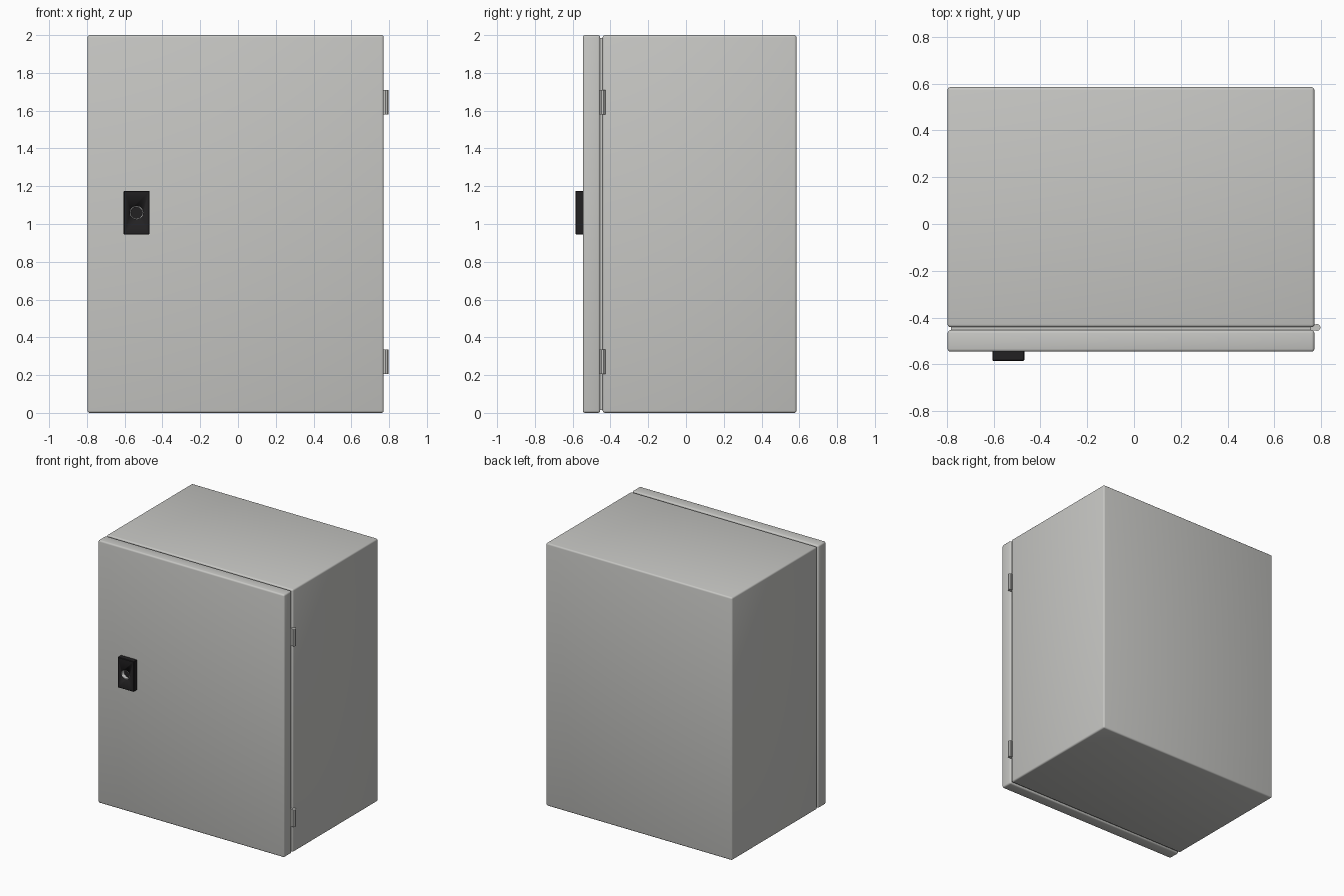
import bpy, math
from mathutils import Vector

if "Cube" in bpy.data.objects:
    bpy.data.objects.remove(bpy.data.objects["Cube"])


def material(name, rgb):
    m = bpy.data.materials.new(name)
    m.diffuse_color = (*rgb, 1)
    m.use_nodes = True
    m.node_tree.nodes["Principled BSDF"].inputs["Base Color"].default_value = m.diffuse_color
    return m


GREY = material("light grey paint", (0.57, 0.57, 0.55))
BLACK = material("black plastic", (0.016, 0.015, 0.016))
STEEL = material("bright steel", (0.60, 0.60, 0.60))


def finish(ob, name, mat, bevel=0, segments=3):
    ob.name = name
    ob.data.materials.append(mat)
    if bevel:
        mod = ob.modifiers.new("rounded edges", 'BEVEL')
        mod.width, mod.segments = bevel, segments
        bpy.ops.object.modifier_apply(modifier=mod.name)
    bpy.ops.object.shade_smooth_by_angle(angle=math.radians(35))
    return ob


def box(name, lo, hi, mat, bevel=0, segments=3):
    lo, hi = Vector(lo), Vector(hi)
    bpy.ops.mesh.primitive_cube_add(size=1, location=(lo + hi) / 2)
    ob = bpy.context.object
    ob.scale = hi - lo
    bpy.ops.object.transform_apply(location=False, rotation=False, scale=True)
    return finish(ob, name, mat, bevel, segments)


def cylinder(name, centre, radius, depth, mat, sides=12, along_y=True):
    rot = (math.pi / 2, 0, 0) if along_y else (0, 0, 0)
    bpy.ops.mesh.primitive_cylinder_add(vertices=sides, radius=radius, depth=depth,
                                        location=centre, rotation=rot)
    return finish(bpy.context.object, name, mat)


def cut_hole(ob, cutter):
    cutter.hide_render = True
    cutter.hide_viewport = True
    mod = ob.modifiers.new("hole", 'BOOLEAN')
    mod.operation, mod.object, mod.solver = 'DIFFERENCE', cutter, 'EXACT'


# Cabinet body, recessed sealing lip and door
box("cabinet_body", (-0.797, -0.441, 0), (0.771, 0.585, 2), GREY, 0.012)
box("sealing_lip", (-0.783, -0.47, 0.014), (0.757, -0.42, 1.986), GREY)
box("door", (-0.797, -0.546, 0), (0.771, -0.454, 2), GREY, 0.012)

# Hinges: knuckle plus a leaf running into the gap
for label, z0 in (("lower", 0.205), ("upper", 1.58)):
    z1 = z0 + 0.13
    cylinder(label + "_hinge_knuckle", (0.782, -0.442, (z0 + z1) / 2),
             0.015, z1 - z0, GREY, 10, along_y=False)
    box(label + "_hinge_leaf", (0.70, -0.456, z0), (0.78, -0.439, z1), GREY)

# Lock plate with a round key hole
LX, LZ = -0.537, 1.06
plate = box("lock_plate", (-0.605, -0.585, 0.945), (-0.469, -0.54, 1.176), BLACK, 0.003, 1)
cut_hole(plate, cylinder("lock_hole_cutter", (LX, -0.58, LZ), 0.034, 0.06, BLACK))

# Steel tube lining the hole, black floor and steel key pin
tube = cylinder("lock_tube", (LX, -0.568, LZ), 0.036, 0.034, STEEL)
cut_hole(tube, cylinder("lock_tube_cutter", (LX, -0.57, LZ), 0.031, 0.08, STEEL))
cylinder("lock_floor", (LX, -0.553, LZ), 0.033, 0.008, BLACK)
